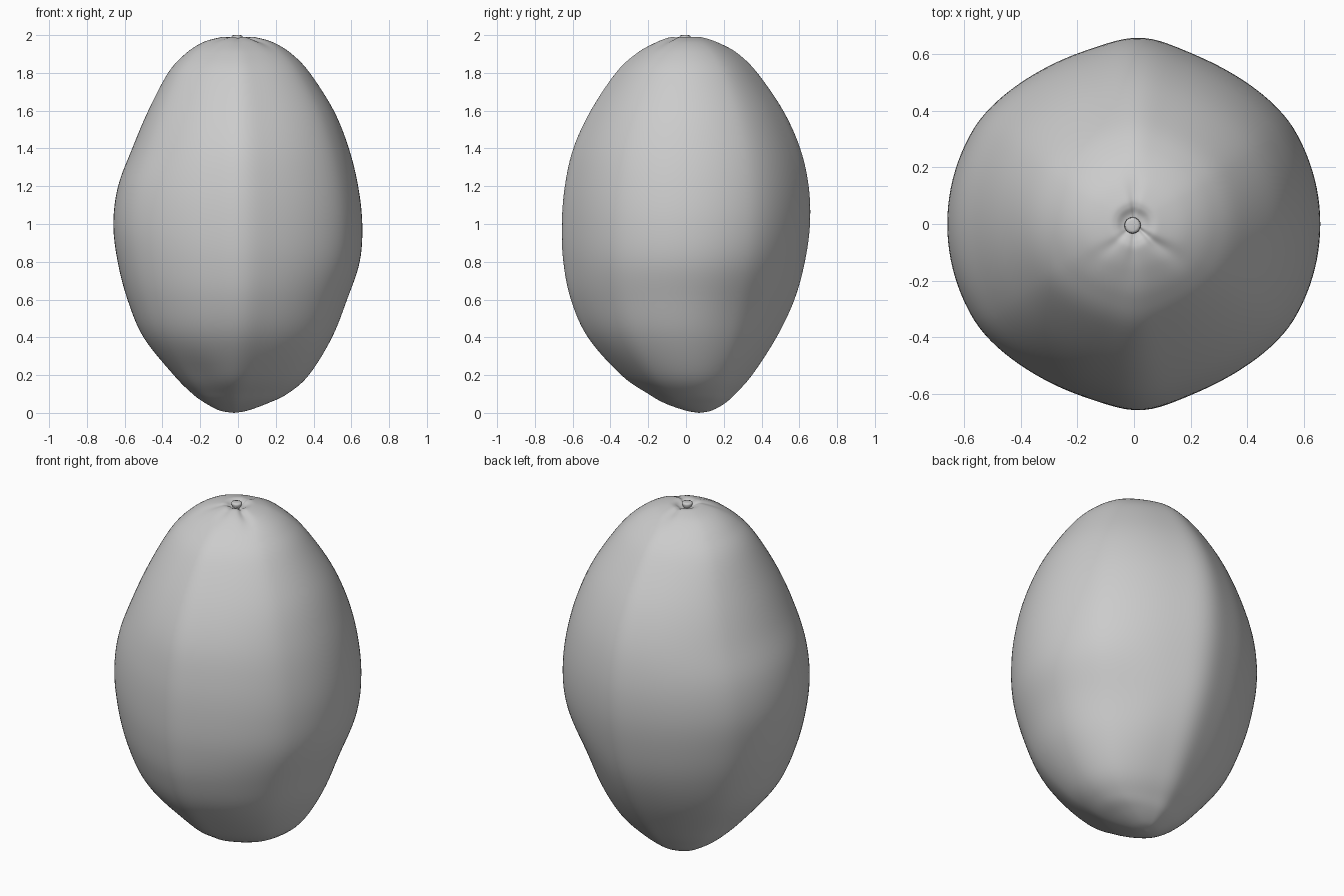
import bpy, bmesh, math
from math import sin, cos, pi, exp

if "Cube" in bpy.data.objects:
    bpy.data.objects.remove(bpy.data.objects["Cube"])

# Silhouette rows: z, -x, +x, -y, +y extents
ROWS = [
    (0.000, -0.02, -0.02, 0.07, 0.07),
    (0.012, -0.095, 0.05, 0.0, 0.135),
    (0.05, -0.17, 0.155, -0.11, 0.205),
    (0.10, -0.24, 0.26, -0.20, 0.26),
    (0.20, -0.34, 0.375, -0.345, 0.35),
    (0.40, -0.50, 0.50, -0.52, 0.48),
    (0.60, -0.585, 0.58, -0.61, 0.575),
    (0.80, -0.637, 0.645, -0.65, 0.63),
    (1.00, -0.66, 0.658, -0.658, 0.657),
    (1.20, -0.635, 0.636, -0.642, 0.650),
    (1.40, -0.560, 0.587, -0.597, 0.605),
    (1.60, -0.475, 0.507, -0.505, 0.515),
    (1.80, -0.37, 0.38, -0.372, 0.378),
    (1.90, -0.28, 0.285, -0.267, 0.278),
    (1.96, -0.19, 0.19, -0.17, 0.18),
    (1.987, -0.10, 0.10, -0.10, 0.10),
    (1.988, -0.065, 0.065, -0.065, 0.065),
    (1.975, -0.035, 0.035, -0.035, 0.035),
    (1.972, 0, 0, 0, 0),
]
# Dents: angle, angular width, z, height, depth
DENTS = [(38, 26, 0.52, 0.22, 0.045), (-125, 22, 0.18, 0.11, 0.05),
         (-55, 25, 0.17, 0.11, 0.02)]
# Grooves around the stem: angle, depth
GROOVES = [(-42, 0.012), (-90, 0.006), (-135, 0.005), (90, 0.008)]
SEG, SUB = 128, 6


def catmull(a, b, c, d, t):
    return 0.5 * (2 * b + (c - a) * t + (2 * a - 5 * b + 4 * c - d) * t * t
                  + (3 * b - a - 3 * c + d) * t ** 3)


def row_at(i, t):
    p = [ROWS[min(max(k, 0), len(ROWS) - 1)] for k in (i - 1, i, i + 1, i + 2)]
    return [catmull(*v, t) for v in zip(*p)]


def bell(angle, deg, width):
    d = (angle - math.radians(deg) + pi) % (2 * pi) - pi
    return exp(-(d / math.radians(width)) ** 2)


def skin_point(row, a):
    z, xl, xr, yf, yb = row
    f = max(0.0, 1 - z / 0.5) ** 2
    cx, cy = -0.02 * f, 0.07 * f
    rx = xr - cx if cos(a) > 0 else cx - xl
    ry = yb - cy if sin(a) > 0 else cy - yf
    # flattened flanks with a soft ridge at front and back
    side = max(0.0, min(1.0, (abs(sin(a)) - 0.5) / 0.42))
    k = 1 - 0.038 * side * side * (3 - 2 * side)
    k += 0.038 * (bell(a, 88, 12) + bell(a, -88, 12))
    for ang, w, z0, h, depth in DENTS:
        k -= depth * bell(a, ang, w) * exp(-((z - z0) / h) ** 2)
    x, y = cx + rx * cos(a) * k, cy + ry * sin(a) * k
    if z > 1.6:
        r = math.hypot(x, y)
        for ang, depth in GROOVES:
            z -= depth * bell(a, ang, 11) * exp(-((r - 0.11) / 0.1) ** 2)
    return x, y, z


def finish(bm, name):
    bmesh.ops.recalc_face_normals(bm, faces=bm.faces)
    me = bpy.data.meshes.new(name)
    bm.to_mesh(me)
    bm.free()
    for p in me.polygons:
        p.use_smooth = True
    ob = bpy.data.objects.new(name, me)
    bpy.context.collection.objects.link(ob)
    return ob


def loft(rings, bottom, top, name):
    bm = bmesh.new()
    vs = [[bm.verts.new(p) for p in ring] for ring in rings]
    n = len(vs[0])
    for lo, hi in zip(vs, vs[1:]):
        for j in range(n):
            bm.faces.new((lo[j], lo[(j + 1) % n], hi[(j + 1) % n], hi[j]))
    for tip, ring in ((bottom, vs[0]), (top, vs[-1])):
        v = bm.verts.new(tip)
        for j in range(n):
            bm.faces.new((v, ring[j], ring[(j + 1) % n]))
    return finish(bm, name)


# Fruit body
rings = []
for i in range(len(ROWS) - 1):
    for s in range(SUB):
        if i == 0 and s == 0:
            continue
        row = row_at(i, s / SUB)
        row[0] = max(row[0], 0.0)
        rings.append([skin_point(row, 2 * pi * j / SEG) for j in range(SEG)])
loft(rings, (-0.02, 0.07, 0), (0, 0, 1.972), "fruit_body")

# Stem nub in the dimple
nub = [(0.022, 1.95), (0.022, 1.975), (0.029, 1.988), (0.027, 1.997), (0.018, 2.0)]
loft([[(-0.005 + r * cos(2 * pi * j / 16), -0.005 + r * sin(2 * pi * j / 16), z)
       for j in range(16)] for r, z in nub],
     (-0.005, -0.005, 1.95), (-0.005, -0.005, 1.998), "stem_nub")
